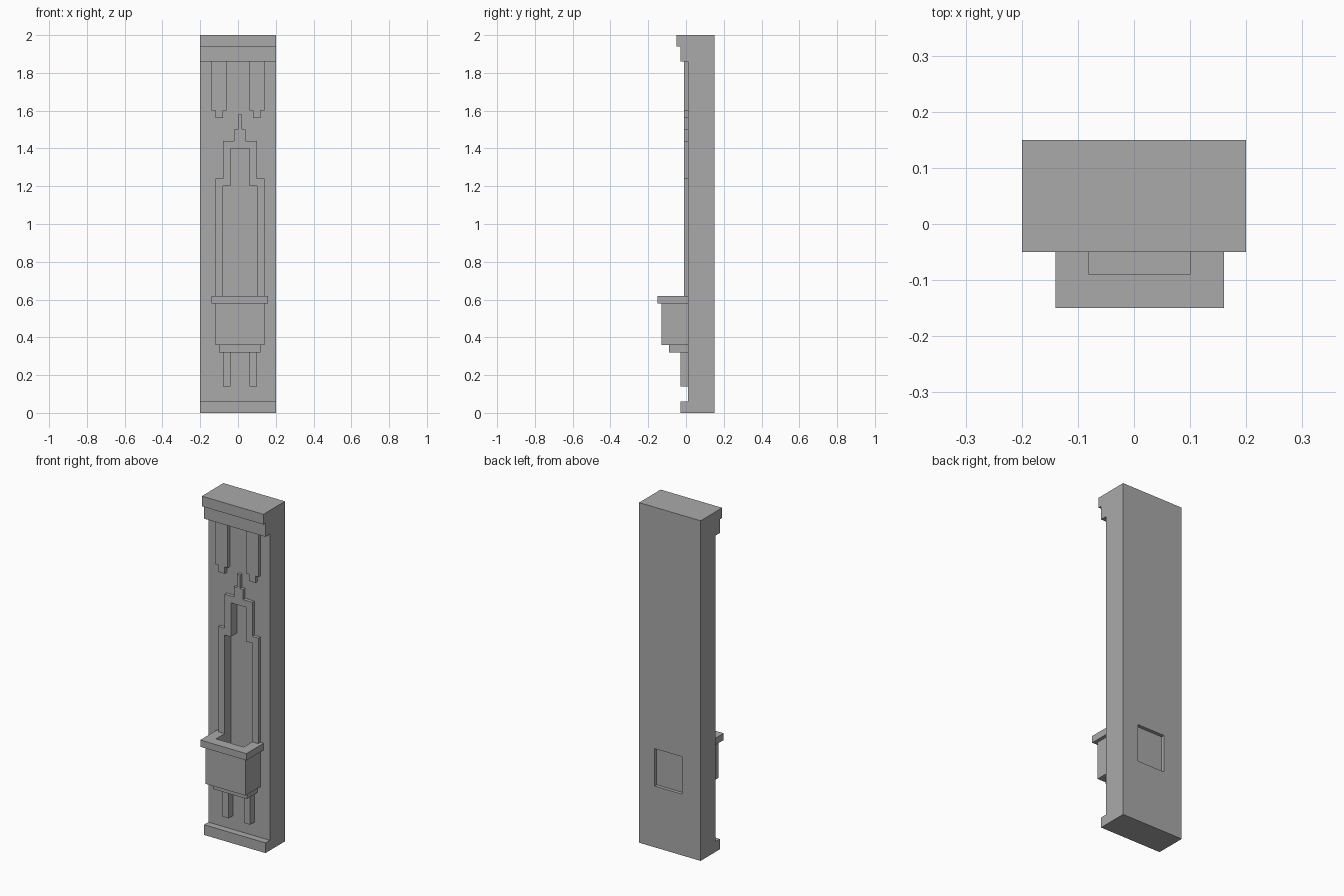
import bpy
import bmesh

if "Cube" in bpy.data.objects:
    bpy.data.objects.remove(bpy.data.objects["Cube"])

stone = bpy.data.materials.new("grey stone")
stone.use_nodes = True
grey = (0.4, 0.4, 0.4, 1)
stone.diffuse_color = grey
stone.node_tree.nodes["Principled BSDF"].inputs["Base Color"].default_value = grey


def stepped(name, cx, start, steps, y0, y1):
    """Symmetric stepped outline (half width, end height), extruded from y0 to y1."""
    side, z = [], start
    for half, end in steps:
        side += [(half, z), (half, end)]
        z = end
    outline = [(cx + h, z) for h, z in side] + [(cx - h, z) for h, z in reversed(side)]
    bm = bmesh.new()
    face = bm.faces.new([bm.verts.new((x, y0, z)) for x, z in outline])
    grown = bmesh.ops.extrude_face_region(bm, geom=[face])["geom"]
    moved = [v for v in grown if isinstance(v, bmesh.types.BMVert)]
    bmesh.ops.translate(bm, verts=moved, vec=(0, y1 - y0, 0))
    bmesh.ops.recalc_face_normals(bm, faces=bm.faces)
    mesh = bpy.data.meshes.new(name)
    bm.to_mesh(mesh)
    bm.free()
    mesh.materials.append(stone)
    obj = bpy.data.objects.new(name, mesh)
    bpy.context.collection.objects.link(obj)
    return obj


def block(name, cx, half, z0, z1, y0, y1):
    return stepped(name, cx, z0, [(half, z1)], y0, y1)


def cut(target, cutter):
    """Subtract the cutter and discard it."""
    mod = target.modifiers.new("cut", 'BOOLEAN')
    mod.operation = 'DIFFERENCE'
    mod.solver = 'EXACT'
    mod.object = cutter
    bpy.context.view_layer.objects.active = target
    bpy.ops.object.modifier_apply(modifier=mod.name)
    bpy.data.objects.remove(cutter)


FACE = 0.01    # front plane of the slab
BACK = 0.15    # back plane of the slab
MID = 0.01     # centre line of the niche and planter


def niche_cutter():
    return stepped("niche_cutter", MID, 0.36, [(0.09, 1.2), (0.05, 1.4)], -0.1, 0.05)


# Slab with the stepped niche in front and a shallow panel recess behind
slab = block("wall_slab", 0, 0.2, 0, 2, FACE, BACK)
cut(slab, niche_cutter())
cut(slab, block("recess_cutter", MID, 0.09, 0.36, 0.58, 0.13, 0.2))

# Cornice and base
block("cornice_top", 0, 0.2, 1.94, 2, -0.05, FACE)
block("cornice_lower", 0, 0.2, 1.86, 1.94, -0.03, FACE)
block("base_plinth", 0, 0.2, 0, 0.06, -0.03, FACE)

# Raised niche surround with its spire
surround = stepped("niche_surround", MID, 0.6,
                   [(0.13, 1.24), (0.09, 1.44), (0.03, 1.5), (0.01, 1.58)], -0.01, FACE)
cut(surround, niche_cutter())

# Hollow planter box and rim
for name, half, z0, z1, front in (("planter_box", 0.13, 0.36, 0.58, -0.13),
                                  ("planter_rim", 0.15, 0.58, 0.62, -0.15)):
    part = block(name, MID, half, z0, z1, front, FACE)
    cut(part, block("hollow_cutter", MID, 0.09, 0.3, 0.7, -0.09, 0.1))
block("planter_tray", MID, 0.11, 0.32, 0.36, -0.09, FACE)

# Paired brackets below the planter and pendants below the cornice
for side, s in (("right", -1), ("left", 1)):
    block("bracket_" + side, MID + s * 0.07, 0.02, 0.14, 0.32, -0.03, FACE)
    stepped("pendant_" + side, s * 0.1, 1.86, [(0.04, 1.6), (0.02, 1.56)], -0.01, FACE)
